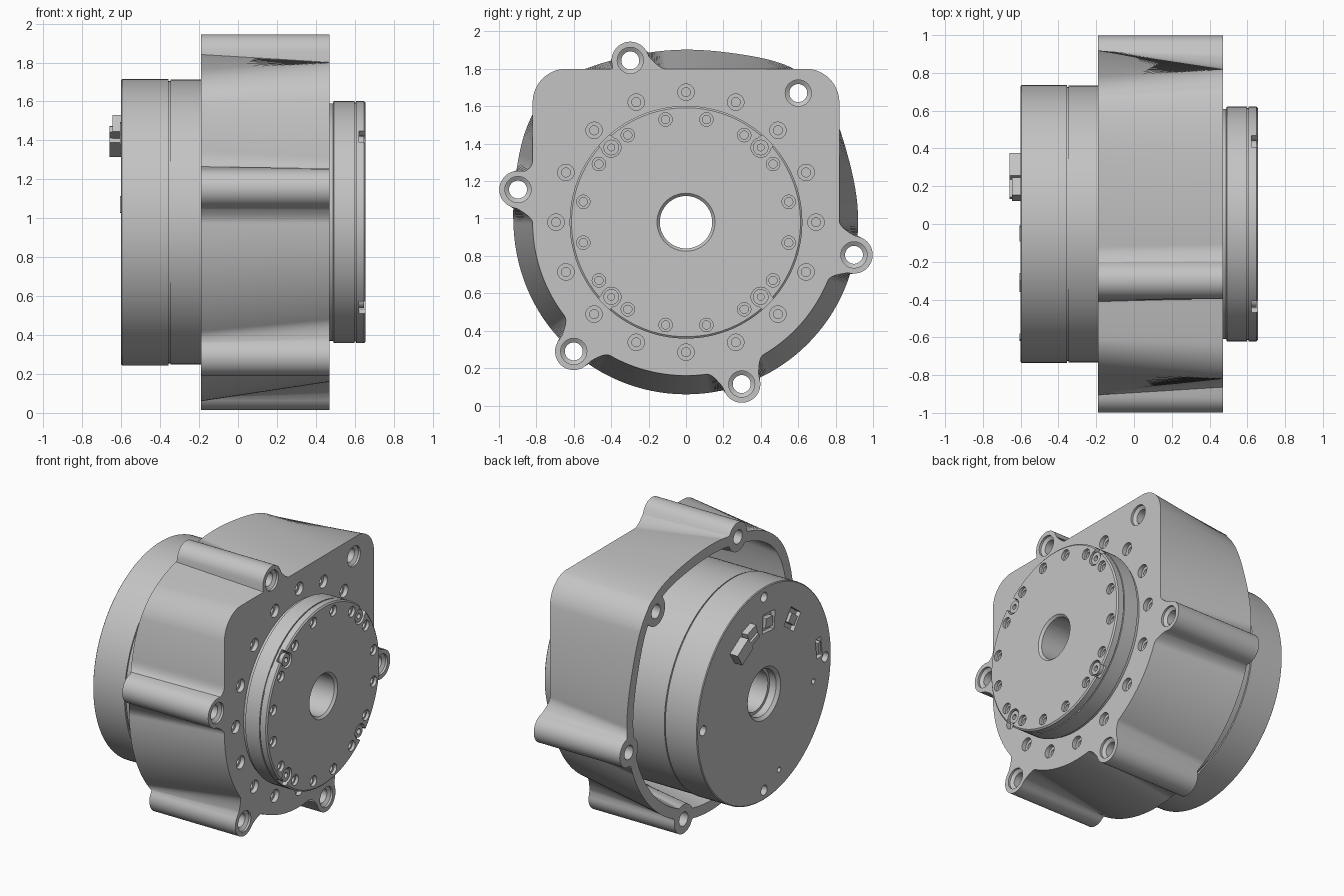
import bpy, bmesh
from math import sin, cos, pi, radians, degrees, sqrt, exp
from mathutils import Matrix

if "Cube" in bpy.data.objects:
    bpy.data.objects.remove(bpy.data.objects["Cube"])

AXIS_Z = 0.98
BOLT_R, BOSS_R = 0.915, 0.1
BOLT_ANGLES = [radians(49 + 60 * k) for k in range(6)]
QUARTERS = [pi / 2 * k for k in range(4)]

grey = bpy.data.materials.new("machined grey")
grey.use_nodes = True
colour = (0.55, 0.55, 0.55, 1)
grey.diffuse_color = colour
grey.node_tree.nodes["Principled BSDF"].inputs["Base Color"].default_value = colour


# Helpers: everything turns about the x axis at height AXIS_Z
def add_rings(bm, rings, closed=False):
    loops = [[bm.verts.new(p) for p in ring] for ring in rings]
    pairs = list(zip(loops, loops[1:]))
    if closed:
        pairs.append((loops[-1], loops[0]))
    else:
        bm.faces.new(loops[0])
        bm.faces.new(loops[-1])
    for a, b in pairs:
        for i in range(len(a)):
            j = (i + 1) % len(a)
            bm.faces.new((a[i], a[j], b[j], b[i]))


def circle(x, r, centre=(0, 0), n=128):
    return [(x, centre[0] + r * cos(2 * pi * i / n),
             AXIS_Z + centre[1] + r * sin(2 * pi * i / n)) for i in range(n)]


def lathe(bm, profile, centre=(0, 0), n=128, closed=False):
    add_rings(bm, [circle(x, r, centre, n) for x, r in profile], closed)


def polar(r, a):
    return (r * cos(a), r * sin(a))


def box(bm, x, centre, size, angle=0):
    m = (Matrix.Translation((x, centre[0], AXIS_Z + centre[1]))
         @ Matrix.Rotation(angle, 4, 'X') @ Matrix.Diagonal((*size, 1)))
    bmesh.ops.create_cube(bm, size=1, matrix=m)


def finish(name, bm, cutter=None):
    bmesh.ops.recalc_face_normals(bm, faces=bm.faces[:])
    mesh = bpy.data.meshes.new(name)
    bm.to_mesh(mesh)
    bm.free()
    mesh.materials.append(grey)
    ob = bpy.data.objects.new(name, mesh)
    bpy.context.collection.objects.link(ob)
    bpy.ops.object.select_all(action='DESELECT')
    bpy.context.view_layer.objects.active = ob
    ob.select_set(True)
    if cutter:
        bmesh.ops.recalc_face_normals(cutter, faces=cutter.faces[:])
        cut_mesh = bpy.data.meshes.new("cutter")
        cutter.to_mesh(cut_mesh)
        cutter.free()
        cut_mesh.materials.append(grey)
        tool = bpy.data.objects.new("cutter", cut_mesh)
        tool.hide_render = True
        bpy.context.collection.objects.link(tool)
        mod = ob.modifiers.new("holes", 'BOOLEAN')
        mod.operation, mod.solver, mod.object = 'DIFFERENCE', 'EXACT', tool
        mod.use_self = True
        bpy.ops.object.modifier_apply(modifier=mod.name)
        bpy.data.objects.remove(tool)
    bpy.ops.object.shade_smooth_by_angle(angle=radians(30))
    return ob


# Housing outlines as radius by angle
def front_base(a):
    half, fillet = 0.82, 0.18
    y, z = abs(cos(a)), sin(a)
    if z <= 0:
        return half
    r = half / max(y, z)
    c = half - fillet
    if min(y, z) * r > c:
        along = c * (y + z)
        r = along + sqrt(along ** 2 - 2 * c * c + fillet ** 2)
    return r


def rear_base(a):
    d = degrees(a)
    return (0.92 + 0.09 * exp(-((d - 49) / 20) ** 2)
            + 0.09 * exp(-((d - 138) / 23) ** 2))


def nearest_bolt(a):
    return min(abs((a - b + pi) % (2 * pi) - pi) for b in BOLT_ANGLES)


def boss_ray(d, side):
    return BOLT_R * cos(d) + side * sqrt(max(0, BOSS_R ** 2 - (BOLT_R * sin(d)) ** 2))


def outer(base, a):
    d, edge, blend = nearest_bolt(a), 0.1095, 0.09
    r = base(a)
    if d < edge:
        return max(r, boss_ray(d, 1))
    if d < edge + blend:
        t = 1 - (d - edge) / blend
        return r + max(0, 0.91 - r) * t * t
    return r


def inner(base, a):
    d = nearest_bolt(a)
    r = base(a) - 0.07
    return min(r, boss_ray(d, -1)) if d < 0.1095 else r


def outline(x, rule, base, n=720):
    ring = []
    for i in range(n):
        a = 2 * pi * i / n
        y, z = polar(rule(base, a), a)
        ring.append((x, y, AXIS_Z + z))
    return ring


# Housing with rear cavity, bolt bosses and a ring of face holes
bm, cut = bmesh.new(), bmesh.new()
add_rings(bm, [outline(0.38, inner, front_base), outline(-0.19, inner, rear_base),
               outline(-0.19, outer, rear_base), outline(0.47, outer, front_base)])
lathe(cut, [(0.3, 0.5), (0.5, 0.5)])
for a in BOLT_ANGLES:
    lathe(cut, [(-0.3, 0.048), (0.44, 0.048), (0.455, 0.07), (0.5, 0.07)], polar(BOLT_R, a), 32)
for k in range(16):
    lathe(cut, [(0.4, 0.024), (0.44, 0.024), (0.44, 0.044), (0.5, 0.044)],
          polar(0.695, k * pi / 8), 24)
finish("housing", bm, cut)

# Motor body with rear cap, bore and sockets
bm, cut = bmesh.new(), bmesh.new()
lathe(bm, [(-0.6, 0.18), (-0.6, 0.73), (-0.595, 0.736), (-0.356, 0.736), (-0.356, 0.725),
           (-0.346, 0.725), (-0.346, 0.732), (0.4, 0.732), (0.4, 0.14), (-0.53, 0.14),
           (-0.53, 0.16), (-0.58, 0.16)], closed=True)
for a in QUARTERS:
    lathe(cut, [(-0.65, 0.034), (-0.56, 0.034)], polar(0.67, a), 24)
for spot in ((-0.54, -0.12), (-0.165, -0.59)):
    lathe(cut, [(-0.65, 0.018), (-0.56, 0.018)], spot, 16)
sockets = [((-0.05, 0.48), 0.13, 0.13, 5), ((-0.31, 0.4), 0.13, 0.13, 37),
           ((-0.6, 0.09), 0.14, 0.06, 82)]
for spot, width, height, turn in sockets:
    box(cut, -0.61, spot, (0.08, width, height), radians(turn))
finish("motor_body", bm, cut)

# Socket inserts and raised plugs on the rear cap
bm = bmesh.new()
for spot, width, height, turn in sockets:
    box(bm, -0.585, spot, (0.04, width * 0.6, height * 0.5), radians(turn))
finish("socket_inserts", bm)
bm = bmesh.new()
box(bm, -0.625, (0.29, 0.415), (0.07, 0.14, 0.1), radians(-32))
box(bm, -0.62, (0.185, 0.49), (0.05, 0.1, 0.09), radians(-20))
box(bm, -0.635, (0.185, 0.46), (0.05, 0.1, 0.03), radians(-20))
finish("rear_plugs", bm)

# Output flange with bore, screw holes and rim notches
bm, cut = bmesh.new(), bmesh.new()
lathe(bm, [(0.38, 0.14), (0.38, 0.61), (0.488, 0.61), (0.492, 0.622), (0.599, 0.622),
           (0.599, 0.614), (0.606, 0.614), (0.606, 0.622), (0.648, 0.622), (0.656, 0.612),
           (0.656, 0.155), (0.641, 0.14)], closed=True)
for k in range(16):
    lathe(cut, [(0.58, 0.022), (0.635, 0.022), (0.635, 0.036), (0.7, 0.036)],
          polar(0.56, (k + 0.5) * pi / 8), 24)
for a in QUARTERS:
    lathe(cut, [(0.622, 0.052), (0.7, 0.052)], polar(0.565, a + pi / 4), 32)
    box(cut, 0.662, polar(0.615, a + pi / 4), (0.08, 0.1, 0.085), a + pi / 4)
finish("output_flange", bm, cut)

# Screws sitting in the rim notches
bm = bmesh.new()
for a in QUARTERS:
    lathe(bm, [(0.6, 0.018), (0.6, 0.042), (0.648, 0.042), (0.648, 0.018)],
          polar(0.565, a + pi / 4), 24, True)
finish("rim_screws", bm)
